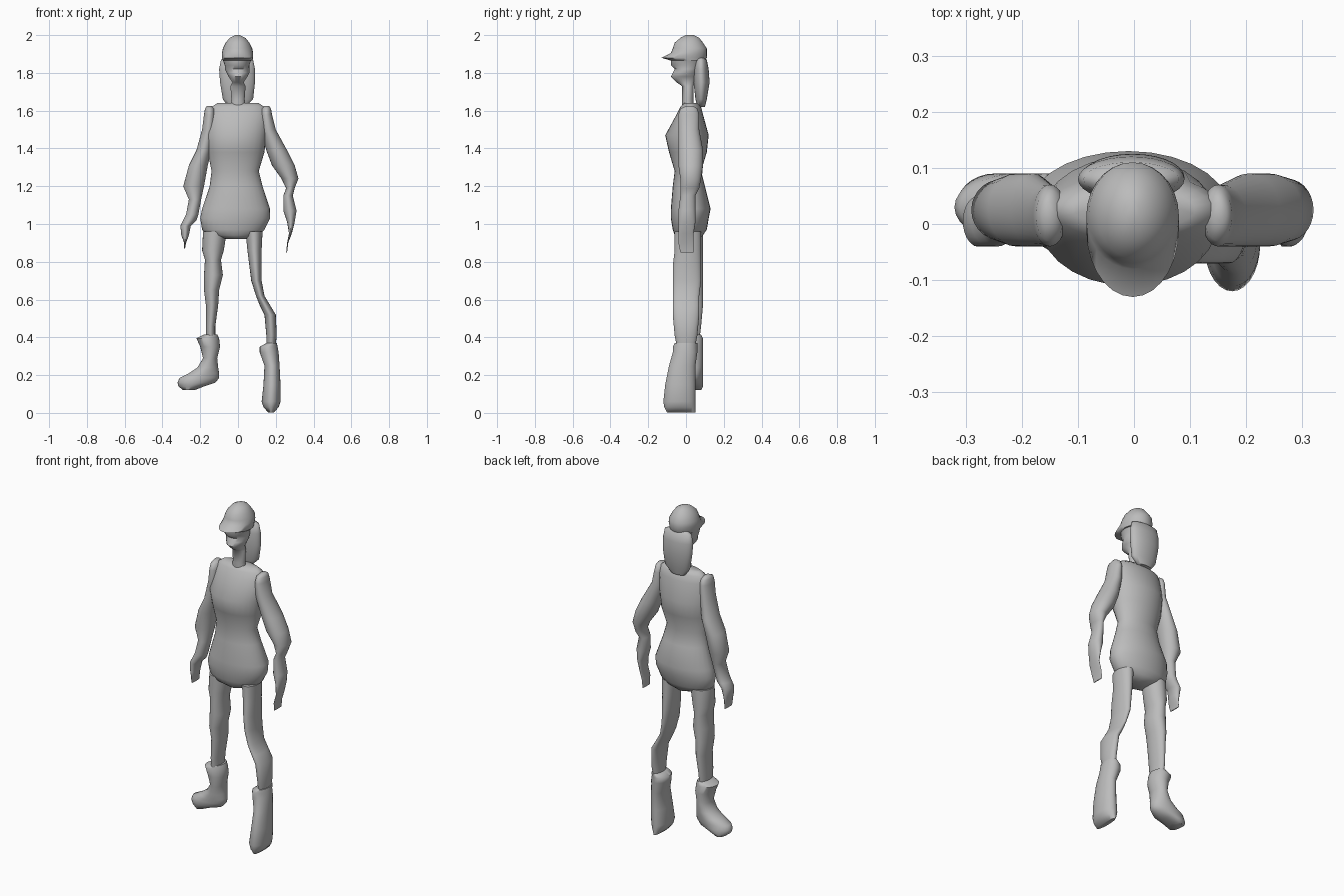
import bpy
import bmesh
import math

if "Cube" in bpy.data.objects:
    bpy.data.objects.remove(bpy.data.objects["Cube"], do_unlink=True)

SIDES = 28
grey = bpy.data.materials.new("plain grey")
grey.use_nodes = True
grey.diffuse_color = (0.5, 0.5, 0.5, 1)
grey.node_tree.nodes["Principled BSDF"].inputs["Base Color"].default_value = grey.diffuse_color


def loft(name, rings):
    """Skin a stack of ellipses: (height, left, right, front, back) in hundredths."""
    mesh = bpy.data.meshes.new(name)
    bm = bmesh.new()
    loops = []
    for z, x_low, x_high, y_low, y_high in rings:
        middle_x, radius_x = (x_low + x_high) / 2, (x_high - x_low) / 2
        middle_y, radius_y = (y_low + y_high) / 2, (y_high - y_low) / 2
        loop = []
        for side in range(SIDES):
            angle = math.tau * side / SIDES
            x = middle_x + radius_x * math.cos(angle)
            y = middle_y + radius_y * math.sin(angle)
            loop.append(bm.verts.new((x / 100, y / 100, z / 100)))
        loops.append(loop)
    for lower, upper in zip(loops, loops[1:]):
        for side in range(SIDES):
            after = (side + 1) % SIDES
            bm.faces.new((lower[side], lower[after], upper[after], upper[side]))
    bm.faces.new(loops[0])
    bm.faces.new(loops[-1])
    bmesh.ops.recalc_face_normals(bm, faces=bm.faces)
    bm.to_mesh(mesh)
    bm.free()
    mesh.materials.append(grey)
    part = bpy.data.objects.new(name, mesh)
    bpy.context.collection.objects.link(part)
    bpy.ops.object.select_all(action="DESELECT")
    part.select_set(True)
    bpy.context.view_layer.objects.active = part
    bpy.ops.object.shade_smooth_by_angle(angle=math.radians(60))
    return part


# Body in a fitted tunic
loft("torso", [
    (92, -6, 4, -4, 7), (94, -16, 11, -6, 9), (97, -19, 14, -7, 11),
    (103, -20, 17, -8, 12), (108, -19, 17, -8, 13), (120, -15, 13, -7, 10),
    (128, -14, 11, -6, 8), (138, -16, 14, -9, 11), (147, -17, 15, -11, 12),
    (158, -16, 16, -5, 9), (162, -14, 14, -3, 8), (164, -11, 11, -1, 6),
])

# Neck and face
loft("head", [
    (163, -4, 4, -2, 4), (166, -3.5, 3.5, -2, 4), (173, -4, 4, -2, 4),
    (175, -3, 3, -5, 5), (178, -5, 5, -8, 6), (180, -6, 6, -7, 6),
    (182, -7, 6, -6, 7), (184, -7, 6, -8, 8), (187, -8, 7, -8, 9),
])

# Cap whose rim sweeps forward into a peak
loft("cap", [
    (186.5, -8, 7.5, -8, 10), (188, -8.5, 8, -13, 11), (190.5, -8.5, 8, -8, 11),
    (193, -8, 7.5, -7, 11), (196, -6.5, 6, -6, 9), (198.5, -4.5, 4, -3, 7),
    (200, -1.5, 1, 0, 4),
])

# Long hair hanging down behind
loft("hair", [
    (162, -5, 4, 6, 10), (166, -8, 8, 5, 11), (175, -9.5, 9, 4, 12.5),
    (182, -10, 9, 4, 12), (187, -9, 8, 5, 11), (188.5, -5, 4, 6, 9),
])

# Arms, from fingertips up to shoulder
loft("left_arm", [
    (85, 25.5, 26, -3, 4), (90, 26, 26.6, -4, 4), (95, 27, 28.5, -4, 4),
    (101, 26, 30, -4, 5), (107, 24, 31, -4, 5), (115, 24, 29, -3, 5),
    (119, 25.5, 30, -3, 7), (124, 23, 32, -3, 8), (131, 18, 30, -4, 9),
    (139, 15, 26, -4, 9), (150, 12, 20, -4, 7), (158, 12, 18, -4, 7),
    (161, 12.5, 17.5, -3, 6), (162.5, 14, 16.5, 0, 4),
])
loft("right_arm", [
    (87, -28.5, -28, -3, 4), (90, -28.5, -27.5, -4, 4), (94, -30, -26, -4, 4),
    (99, -30.5, -25, -4, 5), (102, -29, -22, -4, 5), (105, -27.5, -21, -4, 5),
    (113, -26, -19.5, -3, 6), (120, -29, -18, -3, 8), (131, -26, -16, -4, 9),
    (139, -22, -14, -4, 9), (150, -19, -12, -4, 7), (158, -18, -12, -4, 7),
    (161, -17.5, -12.5, -3, 6), (162.5, -16.5, -14, 0, 4),
])

# Legs, from hip down to inside the boots
loft("left_leg", [
    (36, 15, 20, -5, 5), (41, 15, 20.5, -6, 6), (52, 14, 20, -7, 7),
    (57, 11.5, 17, -7, 7), (62, 9.5, 14, -7, 7), (70, 7, 12.5, -7, 8),
    (78, 6, 12.5, -7, 8), (86, 5, 12.5, -6, 8), (96, 4, 13, -6, 8),
])
loft("right_leg", [
    (38, -17, -12, -3, 7), (46, -17, -12, -4, 8), (57, -17, -10.5, -4, 9),
    (65, -18, -10, -5, 9), (73, -18, -8, -5, 9), (81, -17.5, -9, -5, 9),
    (86, -19, -7.5, -5, 9), (96, -18.5, -6, -5, 9),
])

# Boots with flared cuffs, toes turned their own way
loft("left_boot", [
    (0.2, 16, 19, -10, 5), (3, 13.5, 21.5, -11.5, 5), (6, 12.5, 22.5, -12, 5),
    (15, 13.5, 22.5, -11, 5), (25, 14, 22, -9, 5), (32, 11.5, 21.5, -7, 6),
    (35, 11.5, 21, -7, 6), (37, 15, 20.5, -6, 6),
])
loft("right_boot", [
    (12, -29, -23, -1, 8), (14, -31.5, -18, -2, 9), (16, -32, -12, -3, 9),
    (18.5, -31, -10, -3, 9), (21, -26, -10, -3, 9), (24, -21.5, -10.5, -3, 9),
    (29, -18.5, -11, -3, 9), (35, -20, -9.5, -4, 9), (39.5, -22, -10, -4, 9),
    (41.5, -18, -11, -3, 8),
])
